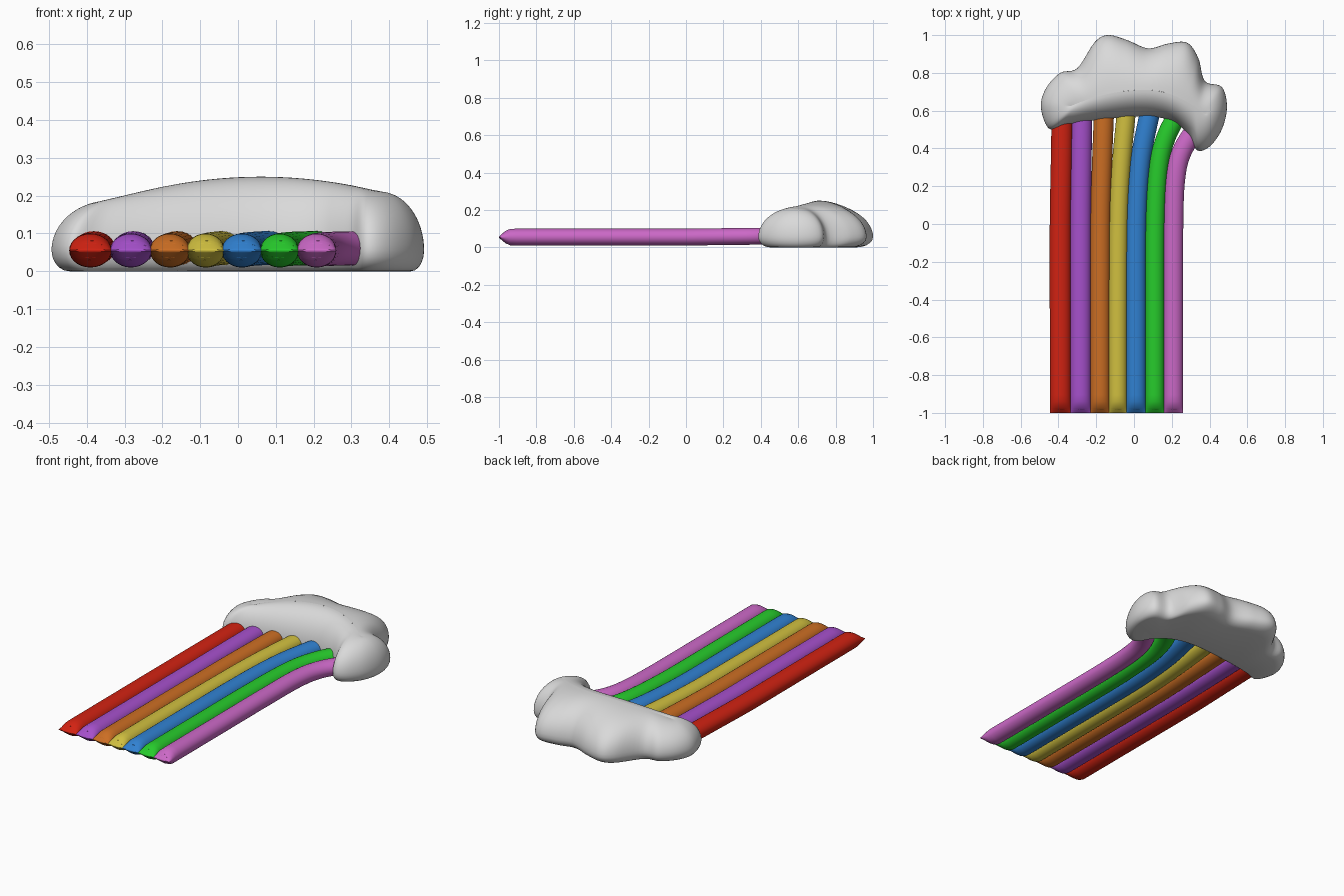
import bpy, math
from mathutils import Vector

if "Cube" in bpy.data.objects:
    bpy.data.objects.remove(bpy.data.objects["Cube"])


def material(name, rgb):
    m = bpy.data.materials.new(name)
    m.diffuse_color = (*rgb, 1)
    m.use_nodes = True
    m.node_tree.nodes["Principled BSDF"].inputs["Base Color"].default_value = m.diffuse_color
    return m


def spline(pts, steps, closed=False):
    """Catmull-Rom curve through points of any dimension."""
    pts = [Vector(p) for p in pts]
    n = len(pts)
    if closed:
        get = lambda i: pts[i % n]
    else:
        ext = [pts[0] * 2 - pts[1]] + pts + [pts[-1] * 2 - pts[-2]]
        get = lambda i: ext[i + 1]
    out = []
    for i in range(n if closed else n - 1):
        a, b, c, d = get(i - 1), get(i), get(i + 1), get(i + 2)
        for k in range(steps):
            t = k / steps
            out.append(0.5 * (2 * b + (c - a) * t + (2 * a - 5 * b + 4 * c - d) * t * t
                              + (3 * b - a - 3 * c + d) * t ** 3))
    if not closed:
        out.append(pts[-1])
    return out


def loft(name, rings, mat, caps, angle):
    """Skin a list of closed rings; caps lists the ring indices to fill."""
    n = len(rings[0])
    verts = [p for r in rings for p in r]
    faces = [(j * n + i, j * n + (i + 1) % n, (j + 1) * n + (i + 1) % n, (j + 1) * n + i)
             for j in range(len(rings) - 1) for i in range(n)]
    if 0 in caps:
        faces.append(tuple(reversed(range(n))))
    if -1 in caps:
        faces.append(tuple(range((len(rings) - 1) * n, len(rings) * n)))
    me = bpy.data.meshes.new(name)
    me.from_pydata(verts, [], faces)
    me.materials.append(mat)
    ob = bpy.data.objects.new(name, me)
    bpy.context.collection.objects.link(ob)
    bpy.ops.object.select_all(action='DESELECT')
    ob.select_set(True)
    bpy.context.view_layer.objects.active = ob
    bpy.ops.object.shade_smooth_by_angle(angle=math.radians(angle))
    return ob


# Cloud: lobed outline (x, y) with the ridge position each point rises to
outline = [
    (-0.45, 0.505, -0.32), (-0.36, 0.525, -0.28), (-0.20, 0.55, -0.18), (0.05, 0.57, 0.03),
    (0.20, 0.545, 0.19), (0.29, 0.47, 0.30), (0.335, 0.39, 0.34), (0.40, 0.41, 0.36),
    (0.465, 0.50, 0.37), (0.492, 0.62, 0.375), (0.465, 0.725, 0.37), (0.375, 0.757, 0.34),
    (0.34, 0.88, 0.28), (0.28, 0.96, 0.23), (0.18, 0.955, 0.16), (0.075, 0.93, 0.07),
    (-0.04, 0.975, -0.03), (-0.14, 1.0, -0.11), (-0.21, 0.96, -0.17), (-0.30, 0.825, -0.24),
    (-0.39, 0.80, -0.29), (-0.465, 0.72, -0.325), (-0.493, 0.62, -0.335)]
curve = spline(outline, 6, True)


def ridge(x):
    d = x - 0.06
    return Vector((x, 0.71 - (0.55 if d < 0 else 1.3) * d * d, 0.25 - 0.4 * d * d))


RIM = 0.055
rings = []
for k in range(5):                        # rounded underside
    a = math.pi / 2 * (1 - k / 5)
    ring = []
    for x, y, s in curve:
        top = ridge(s)
        f = 0.3 * (1 - math.cos(a))
        ring.append((x + (top.x - x) * f, y + (top.y - y) * f, RIM * (1 - math.sin(a))))
    rings.append(ring)
for k in range(17):                       # dome rising to the ridge
    a = math.pi / 2 * k / 16
    f, h = 1 - math.cos(a), math.sin(a)
    ring = []
    for x, y, s in curve:
        top = ridge(s)
        ring.append((x + (top.x - x) * f, y + (top.y - y) * f, RIM + (top.z - RIM) * h))
    rings.append(ring)
loft("cloud", rings, material("cloud grey", (0.70, 0.70, 0.70)), [0], 70)

# Rainbow stripes: name, colour, half width, centre path
stripes = [
    ("red", (0.64, 0.016, 0.006), 0.056, [(-0.39, -1), (-0.39, 0), (-0.385, 0.3), (-0.38, 0.58)]),
    ("purple", (0.38, 0.08, 0.60), 0.055, [(-0.283, -1), (-0.283, 0), (-0.28, 0.3), (-0.275, 0.62)]),
    ("orange", (0.60, 0.155, 0.017), 0.053, [(-0.18, -1), (-0.178, 0), (-0.17, 0.3), (-0.157, 0.64)]),
    ("yellow", (0.63, 0.52, 0.05), 0.050, [(-0.086, -1), (-0.082, 0), (-0.068, 0.3), (-0.035, 0.65)]),
    ("blue", (0.03, 0.22, 0.64), 0.053, [(0.01, -1), (0.012, 0), (0.03, 0.3), (0.065, 0.5), (0.10, 0.65)]),
    ("green", (0.02, 0.60, 0.025), 0.051, [(0.11, -1), (0.112, 0), (0.13, 0.3), (0.17, 0.46), (0.24, 0.60)]),
    ("pink", (0.60, 0.14, 0.57), 0.052, [(0.208, -1), (0.209, 0), (0.219, 0.24), (0.252, 0.38), (0.33, 0.51)])]
SIDES = 28
for name, rgb, half, path in stripes:
    (x0, y0) = path[0]
    path = [(x0, y0), (x0, -0.975), (x0, -0.94), (x0, -0.5)] + path[1:]
    pts = spline(path, 8)
    rings = []
    for i, p in enumerate(pts):
        t = (pts[min(i + 1, len(pts) - 1)] - pts[max(i - 1, 0)]).normalized()
        side = Vector((t.y, -t.x))
        u = min(1, (p.y + 1) / 0.07)      # front end tapers to a chisel edge
        height = 0.045 * (0.06 + 0.94 * math.sin(u * math.pi / 2))
        lift = 0.055 + 0.006 * max(0, min(1, p.y / 0.5))
        ring = []
        for k in range(SIDES):
            a = 2 * math.pi * k / SIDES
            q = p + side * half * math.cos(a)
            ring.append((q.x, q.y, lift + height * math.sin(a)))
        rings.append(ring)
    # ring direction gives outward faces when wound from back to front
    loft(name + "_stripe", rings[::-1], material(name, rgb), [0, -1], 50)
    bpy.context.object.data.flip_normals()
